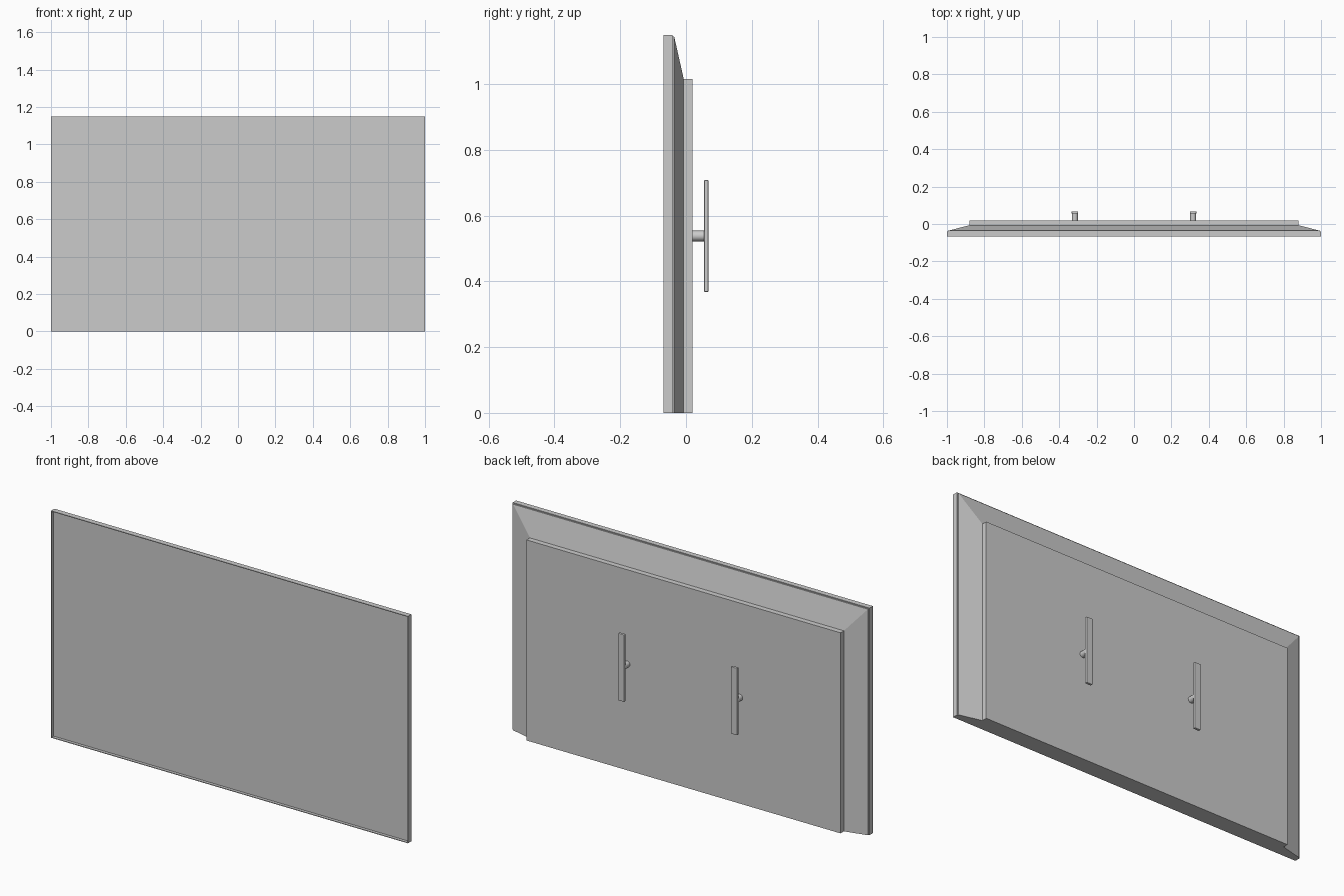
import bpy, bmesh

if "Cube" in bpy.data.objects:
    bpy.data.objects.remove(bpy.data.objects["Cube"])


def new_object(name, bm):
    bmesh.ops.recalc_face_normals(bm, faces=bm.faces)
    mesh = bpy.data.meshes.new(name)
    bm.to_mesh(mesh)
    bm.free()
    obj = bpy.data.objects.new(name, mesh)
    bpy.context.collection.objects.link(obj)
    return obj


def slab(name, front, back):
    """Solid between two upright rectangles, each (half_width, z0, z1, y)."""
    bm = bmesh.new()
    rings = []
    for w, z0, z1, y in (front, back):
        rings.append([bm.verts.new((x, y, z))
                      for x, z in ((-w, z0), (w, z0), (w, z1), (-w, z1))])
    for ring in rings:
        bm.faces.new(ring)
    for i in range(4):
        j = (i + 1) % 4
        bm.faces.new((rings[0][i], rings[0][j], rings[1][j], rings[1][i]))
    return new_object(name, bm)


def box(name, w, z0, z1, y0, y1):
    return slab(name, (w, z0, z1, y0), (w, z0, z1, y1))


# Front panel: thin rim around a recessed screen
panel = box("screen_panel", 1.0, 0.0, 1.15, -0.068, -0.041)
bm = bmesh.new()
bm.from_mesh(panel.data)
bm.normal_update()
face = min(bm.faces, key=lambda f: f.calc_center_median().y)
bmesh.ops.inset_region(bm, faces=[face], thickness=0.005)
inner = bmesh.ops.extrude_face_region(bm, geom=[face])
bmesh.ops.delete(bm, geom=[face], context='FACES_ONLY')
bmesh.ops.translate(bm, vec=(0, 0.015, 0),
                    verts=[v for v in inner["geom"] if isinstance(v, bmesh.types.BMVert)])
bmesh.ops.recalc_face_normals(bm, faces=bm.faces)
bm.to_mesh(panel.data)
bm.free()

# Rear housing: short step, tapered shell (flat bottom), raised back plate
box("housing_step", 0.995, 0.0, 1.145, -0.041, -0.036)
slab("tapered_housing", (0.995, 0.0, 1.145, -0.036), (0.88, 0.0, 1.016, -0.007))
box("back_plate", 0.88, 0.0, 1.016, -0.007, 0.02)

# Two wall brackets: round stand-off and upright rail
for side, x in (("left", -0.316), ("right", 0.316)):
    bpy.ops.mesh.primitive_cylinder_add(vertices=32, radius=0.016, depth=0.04,
                                        location=(x, 0.038, 0.538),
                                        rotation=(1.5708, 0, 0))
    post = bpy.context.object
    post.name = side + "_bracket_post"
    bpy.ops.object.shade_smooth_by_angle()

    rail = box(side + "_bracket_rail", 0.017, 0.368, 0.708, 0.055, 0.068)
    rail.location.x = x
    bevel = rail.modifiers.new("soft_edges", 'BEVEL')
    bevel.width = 0.002
    bevel.segments = 2
